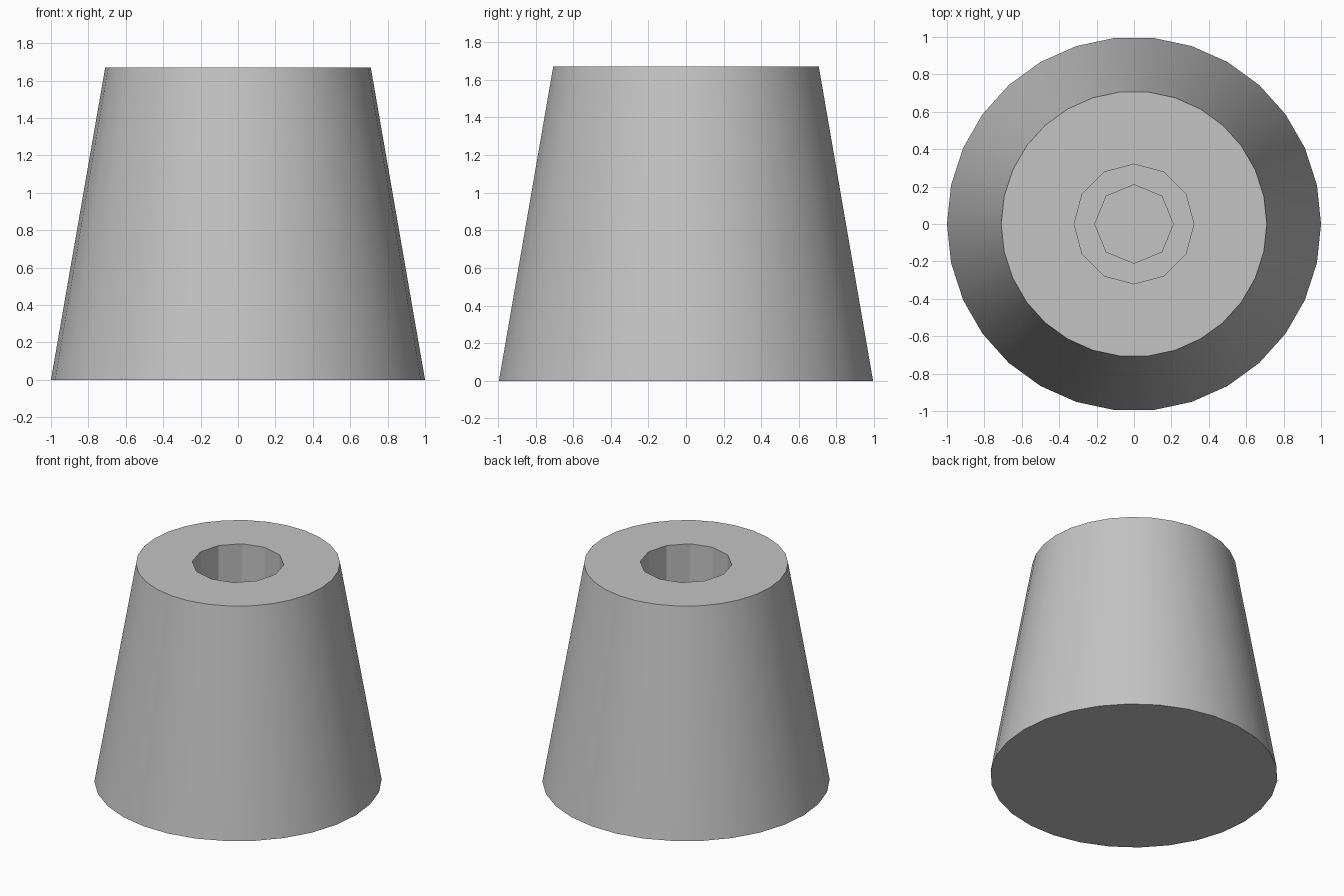
import bpy, bmesh
from math import cos, sin, pi, radians

cube = bpy.data.objects.get("Cube")
if cube:
    bpy.data.objects.remove(cube, do_unlink=True)

HEIGHT = 1.67

grey = bpy.data.materials.new("mid grey")
grey.use_nodes = True
colour = (0.55, 0.55, 0.55, 1)
grey.diffuse_color = colour
grey.node_tree.nodes["Principled BSDF"].inputs["Base Color"].default_value = colour

bm = bmesh.new()


def ring(sides, radius, z):
    """Closed loop of edges; returns its vertices and edges."""
    verts = [bm.verts.new((radius * cos(2 * pi * i / sides),
                           radius * sin(2 * pi * i / sides), z))
             for i in range(sides)]
    edges = [bm.edges.new((verts[i], verts[(i + 1) % sides])) for i in range(sides)]
    return verts, edges


def wall(lower, upper):
    bmesh.ops.bridge_loops(bm, edges=lower[1] + upper[1])


def ledge(outer, inner):
    bmesh.ops.triangle_fill(bm, edges=outer[1] + inner[1], use_beauty=True)


# Tapered outer body with a closed base
base = ring(30, 1.0, 0)
rim = ring(30, 0.71, HEIGHT)
bm.faces.new(base[0])
wall(base, rim)

# Wide bore from the top, stepping down to a narrow bore
bore_top = ring(12, 0.32, HEIGHT)
bore_floor = ring(12, 0.32, 0.6)
narrow_top = ring(8, 0.21, 0.6)
narrow_floor = ring(8, 0.21, 0.02)
ledge(rim, bore_top)
wall(bore_floor, bore_top)
ledge(bore_floor, narrow_top)
wall(narrow_floor, narrow_top)
bm.faces.new(narrow_floor[0])

bmesh.ops.recalc_face_normals(bm, faces=bm.faces)
mesh = bpy.data.meshes.new("tapered_foot")
bm.to_mesh(mesh)
bm.free()
mesh.materials.append(grey)

foot = bpy.data.objects.new("tapered_foot", mesh)
bpy.context.collection.objects.link(foot)
bpy.ops.object.select_all(action="DESELECT")
foot.select_set(True)
bpy.context.view_layer.objects.active = foot

# Smooth outside, faceted bores
bpy.ops.object.shade_smooth_by_angle(angle=radians(25))
